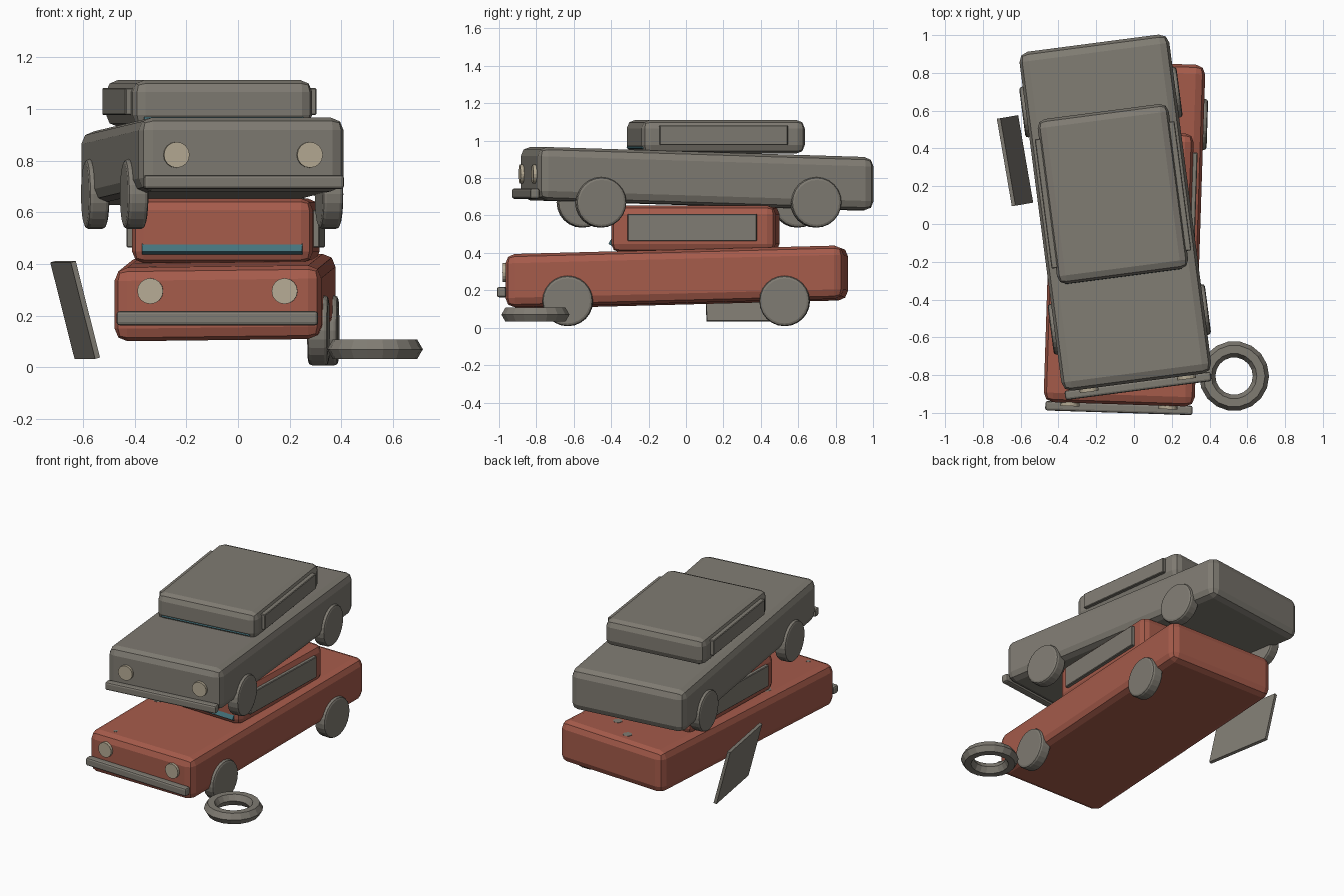
import bpy
import bmesh
from math import pi
from mathutils import Matrix, Vector

cube = bpy.data.objects.get("Cube")
if cube:
    bpy.data.objects.remove(cube)


def material(name, rgb):
    m = bpy.data.materials.new(name)
    m.use_nodes = True
    m.diffuse_color = (*rgb, 1)
    m.node_tree.nodes["Principled BSDF"].inputs["Base Color"].default_value = (*rgb, 1)
    return m


GREY = material("weathered grey", (0.215, 0.2, 0.17))
RED = material("faded red", (0.38, 0.105, 0.07))
TEAL = material("teal glass", (0.06, 0.17, 0.2))
CREAM = material("cream lamp", (0.47, 0.41, 0.3))


def finish(name, bm, mat, matrix, bevel=0, segments=1):
    """Turn a bmesh into a placed, flat-shaded object."""
    mesh = bpy.data.meshes.new(name)
    bmesh.ops.recalc_face_normals(bm, faces=bm.faces)
    bm.to_mesh(mesh)
    bm.free()
    mesh.materials.append(mat)
    ob = bpy.data.objects.new(name, mesh)
    bpy.context.collection.objects.link(ob)
    ob.matrix_world = matrix
    if bevel:
        mod = ob.modifiers.new("rounded edges", 'BEVEL')
        mod.width = bevel
        mod.segments = segments
        mod.limit_method = 'ANGLE'
        mod.angle_limit = 0.6
    return ob


def box(name, size, mat, matrix, bevel=0, segments=1, pitch=0, roll=0):
    """Box, optionally bent out of level along its length and width."""
    bm = bmesh.new()
    bmesh.ops.create_cube(bm, size=1)
    for v in bm.verts:
        v.co = v.co * Vector(size)
        v.co.z += pitch * v.co.y + roll * v.co.x
    return finish(name, bm, mat, matrix, bevel, segments)


def disc(name, radius, depth, sides, mat, matrix, bevel=0):
    bm = bmesh.new()
    bmesh.ops.create_cone(bm, cap_ends=True, segments=sides, radius1=radius,
                          radius2=radius, depth=depth)
    return finish(name, bm, mat, matrix, bevel, 2)


def at(x, y, z):
    return Matrix.Translation((x, y, z))


def turn(angle, axis):
    return Matrix.Rotation(angle, 4, axis)


def car(label, paint, place, pitch, roll, cabin_z, cabin_h, glass_y, wheel_sides):
    # Body shell and crushed cabin
    box(label + "_body", (0.8, 1.81, 0.285), paint, place @ at(0, -0.01, 0.27),
        0.05, 2, pitch, roll)
    box(label + "_cabin", (0.7, 0.88, cabin_h), paint, place @ at(0, 0.09, cabin_z),
        0.045, 2)

    # Side windows
    for x, side in ((0.355, "left"), (-0.355, "right")):
        box(f"{label}_{side}_window", (0.036, 0.69, cabin_h * 0.58), GREY,
            place @ at(x, 0.085, cabin_z + 0.008), 0.004)

    # Windscreen sunk into the crushed cabin, with its lower edge showing
    box(label + "_windscreen", (0.62, 0.025, cabin_h * 0.65), TEAL,
        place @ at(0, glass_y, cabin_z - 0.015) @ turn(-0.5, 'X'))

    # Front bumper and headlamps
    box(label + "_bumper", (0.78, 0.05, 0.055), GREY, place @ at(0, -0.935, 0.19),
        0.012, 2)
    for x, side in ((0.26, "left"), (-0.26, "right")):
        disc(f"{label}_{side}_lamp", 0.05, 0.05, 16, CREAM,
             place @ at(x, -0.908, 0.295) @ turn(pi / 2, 'X'))

    # Wheels
    for s in wheel_sides:
        for y, end in ((-0.58, "front"), (0.58, "rear")):
            side = "left" if s > 0 else "right"
            disc(f"{label}_{end}_{side}_wheel", 0.135, 0.08, 24, GREY,
                 place @ at(s * 0.38, y, 0.143) @ turn(pi / 2, 'Y'), 0.015)


lower = at(-0.05, -0.04, 0) @ turn(-0.032, 'Z')
upper = at(-0.1, 0.07, 0.527) @ turn(0.13, 'Z')
car("lower_car", RED, lower, 0.026, 0.012, 0.528, 0.25, -0.315, (1,))
car("upper_car", GREY, upper, -0.031, 0, 0.494, 0.18, -0.312, (1, -1))

# Bare patches on the lower hood and rear deck
for x, y, z, r in ((-0.36, -0.345, 0.398, 0.04), (-0.33, -0.86, 0.386, 0.015),
                   (0.085, 0.62, 0.43, 0.03), (-0.08, 0.75, 0.431, 0.03)):
    disc("bare_patch", r, 0.008, 7, GREY, at(x, y, z))

# Loose panel leaning beside the stack
box("loose_panel", (0.02, 0.47, 0.385), GREY,
    at(-0.63, 0.335, 0.222) @ turn(0.17, 'Z') @ turn(-0.25, 'Y'))

# Loose tyre on the ground
bpy.ops.mesh.primitive_torus_add(major_segments=18, minor_segments=6,
                                 major_radius=0.142, minor_radius=0.043,
                                 location=(0.53, -0.805, 0.07))
tyre = bpy.context.object
tyre.name = "loose_tyre"
tyre.data.materials.append(GREY)
